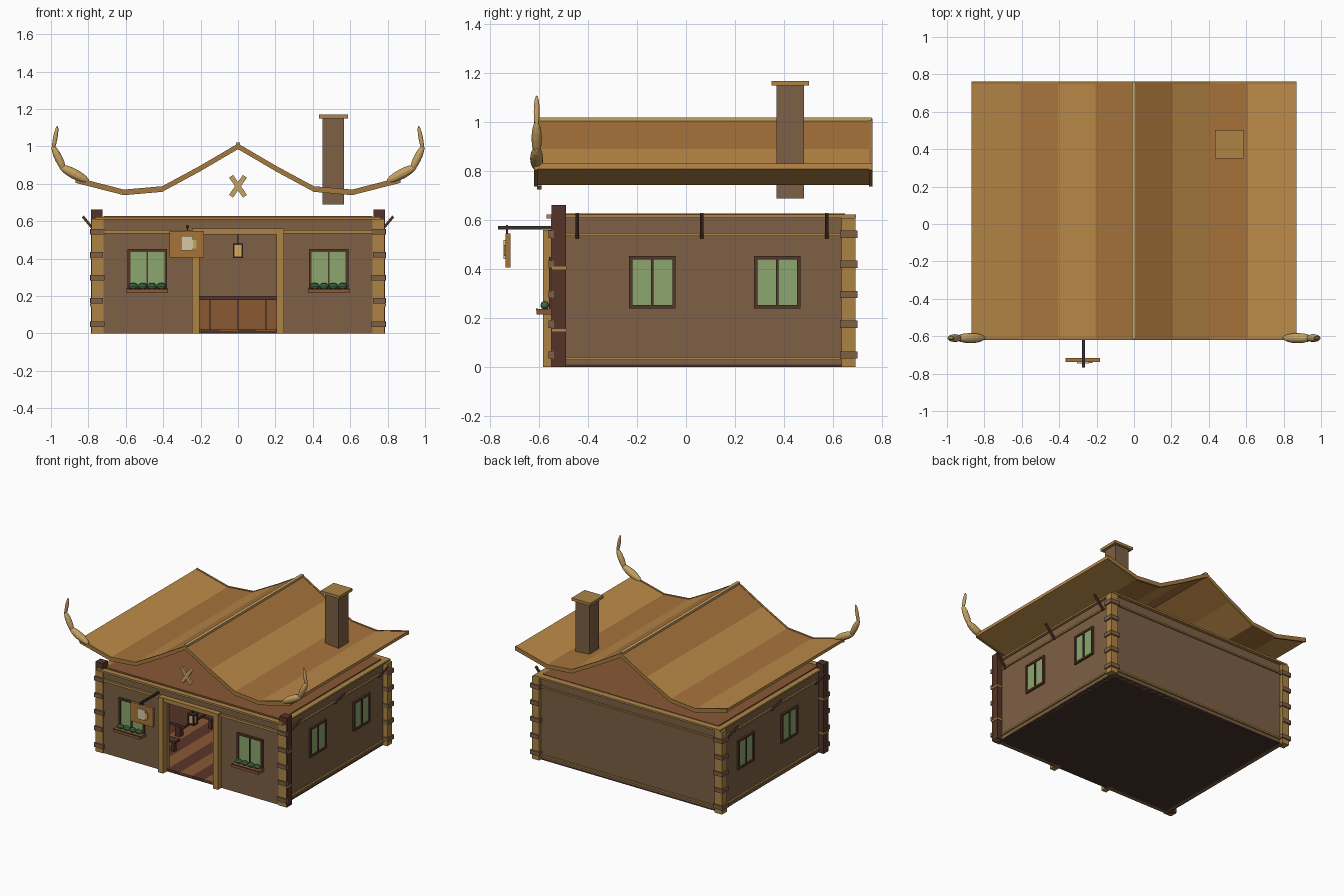
import bpy, bmesh, math
from mathutils import Matrix, Vector

if "Cube" in bpy.data.objects:
    bpy.data.objects.remove(bpy.data.objects["Cube"])

mats = {}


def material(hexcol):
    if hexcol not in mats:
        m = bpy.data.materials.new("mat_" + hexcol)
        rgb = [int(hexcol[i:i + 2], 16) / 255 for i in (0, 2, 4)]
        m.diffuse_color = [((c + 0.055) / 1.055) ** 2.4 for c in rgb] + [1]
        m.use_nodes = True
        m.node_tree.nodes["Principled BSDF"].inputs["Base Color"].default_value = m.diffuse_color
        mats[hexcol] = m
    return mats[hexcol]


def finish(bm, name, col):
    bmesh.ops.recalc_face_normals(bm, faces=bm.faces)
    me = bpy.data.meshes.new(name)
    bm.to_mesh(me)
    bm.free()
    ob = bpy.data.objects.new(name, me)
    me.materials.append(material(col))
    bpy.context.collection.objects.link(ob)
    return ob


def boxes(name, col, items, mirror=False, rot=None):
    """Boxes given as x0,x1,y0,y1,z0,z1; rot = angles about Y, one per box."""
    items = list(items)
    rot = list(rot) if rot else [0] * len(items)
    if mirror:
        rot += [-r for r in rot]
        items += [(-b[1], -b[0], *b[2:]) for b in items]
    bm = bmesh.new()
    for (x0, x1, y0, y1, z0, z1), r in zip(items, rot):
        m = (Matrix.Translation(((x0 + x1) / 2, (y0 + y1) / 2, (z0 + z1) / 2))
             @ Matrix.Rotation(r, 4, 'Y') @ Matrix.Diagonal((x1 - x0, y1 - y0, z1 - z0, 1)))
        bmesh.ops.create_cube(bm, size=1, matrix=m)
    return finish(bm, name, col)


def ellipsoids(name, col, items, seg=12):
    """Ellipsoids stretched between two end points with a given radius."""
    bm = bmesh.new()
    for a, b, r in items:
        a, b = Vector(a), Vector(b)
        q = (b - a).to_track_quat('Z', 'Y').to_matrix().to_4x4()
        m = Matrix.Translation((a + b) / 2) @ q @ Matrix.Diagonal((r, r, (b - a).length / 2, 1))
        bmesh.ops.create_uvsphere(bm, u_segments=seg, v_segments=8, radius=1, matrix=m)
    return finish(bm, name, col)


def prism(name, col, pts, y0, y1):
    """XZ polygon extruded along y."""
    bm = bmesh.new()
    f = bm.faces.new([bm.verts.new((x, y0, z)) for x, z in pts])
    ext = bmesh.ops.extrude_face_region(bm, geom=[f])
    verts = [v for v in ext['geom'] if isinstance(v, bmesh.types.BMVert)]
    bmesh.ops.translate(bm, verts=verts, vec=(0, y1 - y0, 0))
    return finish(bm, name, col)


WALL, TAN, DARK, RED = "7D6045", "AC8446", "553428", "8A5834"
FRAME, GREEN, HORN, IRON = "55362A", "8CA66E", "C6A262", "33302F"

# floor and planks
boxes("floor_slab", "44322A", [(-.745, .745, -.54, .67, 0, .012)])
w = 1.4 / 14
for k, c in enumerate((RED, "5A3628")):
    boxes("floor_planks_%d" % k, c,
          [(-.7 + i * w, -.7 + (i + 1) * w, -.54, .64, .005, .02) for i in range(k, 14, 2)])

# walls with door opening, ceiling
boxes("side_walls", WALL, [(.715, .745, -.54, .67, 0, .61)], True)
boxes("back_wall", WALL, [(-.745, .745, .64, .67, 0, .61)])
boxes("front_wall", WALL, [(-.745, -.205, -.545, -.515, 0, .61), (.205, .745, -.545, -.515, 0, .61),
                           (-.205, .205, -.545, -.515, .53, .61)])
boxes("ceiling", RED, [(-.72, .72, -.52, .65, .6, .627)])

# horizontal trim
boxes("side_trim", TAN, [(.74, .757, -.5, .68, .03, .042), (.74, .757, -.5, .68, .537, .548),
                         (.725, .765, -.57, .695, .61, .623)], True)
boxes("back_trim", TAN, [(-.74, .74, .665, .682, .03, .042), (-.74, .74, .665, .682, .537, .548),
                         (-.76, .76, .645, .695, .61, .623)])
boxes("front_trim", TAN, [(-.75, .75, -.56, -.54, .535, .553), (-.76, .76, -.57, -.53, .608, .622)])

# corner posts with log ends
boxes("front_post_face", TAN, [(.72, .78, -.552, -.5, 0, .61)], True)
boxes("front_post", DARK, [(.725, .786, -.549, -.49, 0, .662)], True)
boxes("front_post_bands", TAN, [(.72, .79, -.55, -.488, z, z + .012) for z in (.145, .4)], True)
boxes("rear_post", TAN, [(.72, .78, .635, .692, 0, .61)], True)
zs = (.05, .175, .297, .42, .543)
boxes("log_ends", WALL, [(.713 + .008 * (i % 2), .79, .63, .701, z - .015, z + .015)
                         for i, z in enumerate(zs)], True)
boxes("front_log_ends", WALL, [(.713 + .008 * (i % 2), .788, -.562, -.54, z - .015, z + .015)
                               for i, z in enumerate(zs)], True)

# roof struts
boxes("eave_struts", DARK, [(.783, .797, y - .007, y + .007, .515, .64) for y in (-.445, .065, .575)],
      True, [math.radians(40)] * 3)

# door frame
boxes("door_frame", TAN, [(-.245, -.205, -.585, -.51, 0, .56), (.205, .245, -.585, -.51, 0, .56),
                          (-.245, .245, -.583, -.51, .53, .56)])


# windows: frame bars and panes
def window(name, centre, half, z0, z1, plane, axis):
    t, d0, d1 = .014, plane - .03, plane + .014
    a, b = centre - half, centre + half
    bars = [(a, a + t, z0, z1), (b - t, b, z0, z1), (a, b, z0, z0 + t), (a, b, z1 - t, z1),
            (centre - .005, centre + .005, z0, z1)]

    def place(u0, u1, v0, v1, e0, e1):
        return (e0, e1, u0, u1, v0, v1) if axis == 'x' else (u0, u1, -e1, -e0, v0, v1)
    boxes(name + "_frame", FRAME, [place(*q, d0, d1) for q in bars], True)
    boxes(name + "_panes", GREEN, [place(a + t, b - t, z0 + t, z1 - t, d0 - .004, plane + .006)], True)


for i, y in enumerate((-.137, .373)):
    window("side_window_%d" % i, y, .095, .24, .455, .745, 'x')
window("front_window", .485, .105, .235, .45, .545, 'y')

# flower boxes
boxes("flower_box", RED, [(.375, .595, -.61, -.545, .215, .238)], True)
boxes("flower_box_rim", FRAME, [(.375, .595, -.613, -.605, .232, .24)], True)
ellipsoids("plants", "3F6F4C", [((s * x - .024, -.577, .253), (s * x + .024, -.577, .253), .018)
                                for s in (-1, 1) for x in (.41, .46, .51, .56)], 8)

# hanging sign with mug
boxes("sign_pole", IRON, [(-.277, -.263, -.767, -.54, .563, .577), (-.274, -.266, -.735, -.727, .54, .58)])
boxes("sign_board", "A8743A", [(-.367, -.182, -.737, -.717, .407, .547)])
boxes("sign_mug", "D8C9A4", [(-.305, -.24, -.746, -.735, .443, .52)])
boxes("sign_mug_handle", HORN, [(-.24, -.222, -.744, -.735, .455, .5)])

# lantern in the doorway
boxes("lantern_cage", IRON, [(-.003, .003, -.533, -.527, .48, .54), (-.028, .028, -.556, -.504, .472, .482),
                             (-.028, .028, -.556, -.504, .403, .412)]
      + [(x - .004, x + .004, y - .004, y + .004, .41, .475) for x in (-.022, .022) for y in (-.552, -.508)])
boxes("lantern_glow", "E0A85A", [(-.02, .02, -.548, -.512, .41, .474)])

# interior counter, tables and benches
boxes("counter", RED, [(-.35, .35, .25, .37, .02, .18)])
boxes("counter_top", FRAME, [(-.38, .38, .23, .39, .18, .2)]
      + [(x - .006, x + .006, .244, .255, .02, .18) for x in (-.3, -.15, 0, .15, .3)])
boxes("tables", DARK, [(.3, .58, -.2, .08, .16, .18), (.42, .46, -.08, -.04, .02, .16),
                       (.3, .58, -.31, -.25, .09, .105), (.3, .58, .13, .19, .09, .105)]
      + [(x, x + .025, y, y + .03, .02, .09) for x in (.32, .535) for y in (-.295, .145)], True)

# curved roof in plank bands, with gable boards and ridge
prof = [(0, 1.012), (.205, .892), (.405, .784), (.61, .766), (.868, .832)]
for s, side in ((-1, "left"), (1, "right")):
    for i in range(4):
        (x0, z0), (x1, z1) = prof[i], prof[i + 1]
        quad = [(s * x0, z0), (s * x1, z1), (s * x1, z1 - .022), (s * x0, z0 - .022)]
        prism("roof_%s_%d" % (side, i), ("A8743C", "BC8A48")[i % 2], quad, -.615, .755)
both = [(-x, z) for x, z in prof[:0:-1]] + prof
outline = [(x, z + .003) for x, z in both] + [(x, z - .027) for x, z in both[::-1]]
for n, y in (("front", -.62), ("back", .748)):
    prism(n + "_gable_board", "A57A3E", outline, y, y + .014)
boxes("ridge_beam", HORN, [(-.012, .012, -.615, .758, .995, 1.021)])

# crossed gable ornament
boxes("gable_cross", HORN, [(-.013, .013, -.608, -.59, .722, .852)] * 2, False,
      [math.radians(35), math.radians(-35)])

# horns at the front eaves
for s, side in ((-1, "left"), (1, "right")):
    pts = [((.795, .81), (.955, .895), .027), ((.925, .865), (.992, 1.005), .021),
           ((.99, .975), (.965, 1.11), .012)]
    ellipsoids(side + "_horn", HORN, [((s * a[0], -.61, a[1]), (s * b[0], -.61, b[1]), r)
                                      for a, b, r in pts])

# chimney
boxes("chimney", WALL, [(.453, .567, .37, .483, .69, 1.155)])
boxes("chimney_cap", TAN, [(.433, .587, .35, .503, 1.15, 1.17)])
